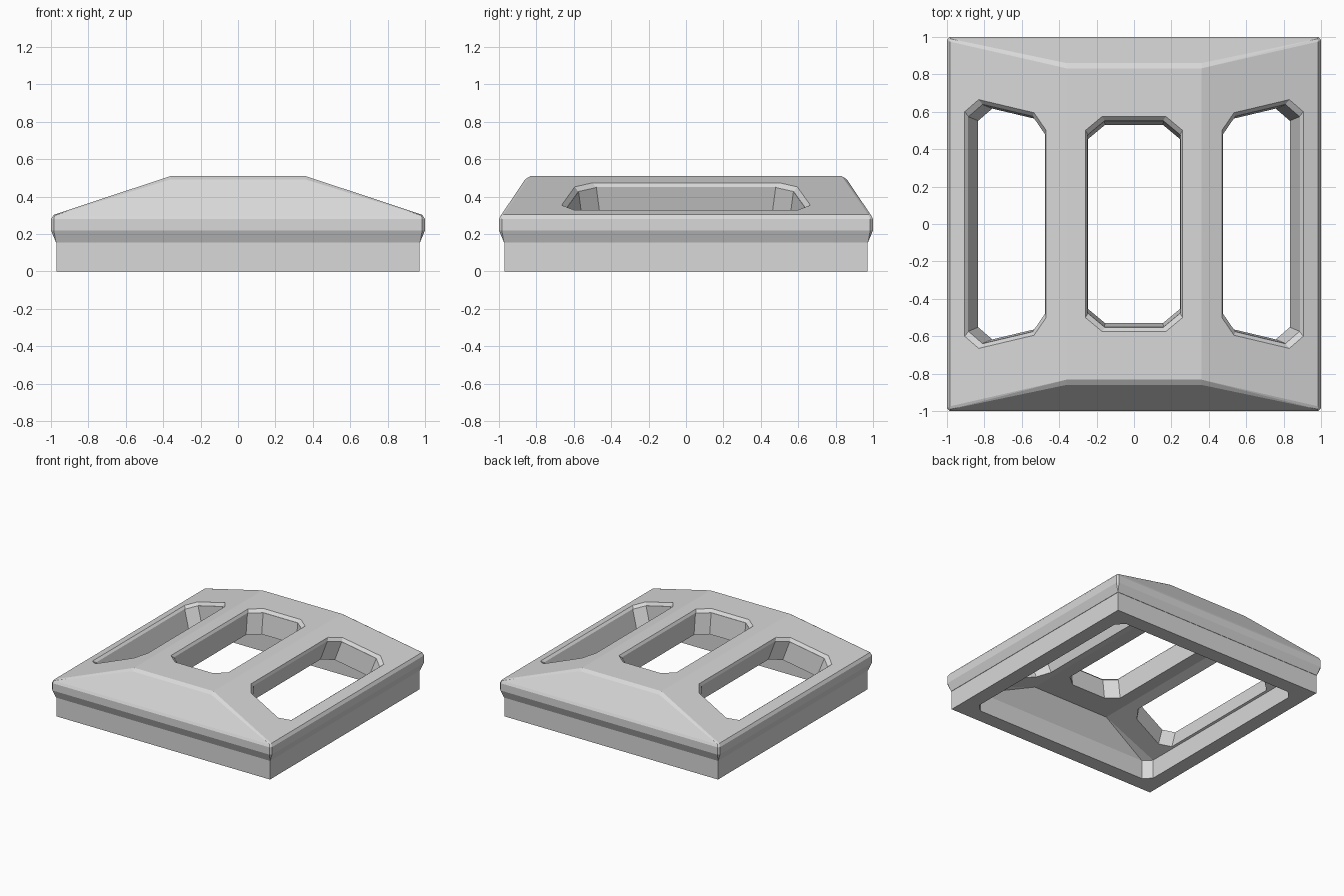
import bpy
import bmesh
from mathutils import Vector

cube = bpy.data.objects.get("Cube")
if cube:
    bpy.data.objects.remove(cube, do_unlink=True)

grey = bpy.data.materials.new("light_grey")
grey.use_nodes = True
colour = (0.69, 0.69, 0.69, 1)
grey.diffuse_color = colour
grey.node_tree.nodes["Principled BSDF"].inputs["Base Color"].default_value = colour


def hull(name, points):
    """Convex solid around the points, with flat faces merged."""
    bm = bmesh.new()
    for p in points:
        bm.verts.new(p)
    result = bmesh.ops.convex_hull(bm, input=bm.verts[:])
    loose = {v for v in result["geom_interior"] + result["geom_unused"]
             if isinstance(v, bmesh.types.BMVert) and not v.link_faces}
    bmesh.ops.delete(bm, geom=list(loose), context="VERTS")
    bmesh.ops.dissolve_limit(bm, angle_limit=0.01, verts=bm.verts[:], edges=bm.edges[:])
    bmesh.ops.recalc_face_normals(bm, faces=bm.faces[:])
    mesh = bpy.data.meshes.new(name)
    bm.to_mesh(mesh)
    bm.free()
    mesh.materials.append(grey)
    obj = bpy.data.objects.new(name, mesh)
    bpy.context.collection.objects.link(obj)
    return obj


def four_ways(points):
    return [(x * sx, y * sy, z) for x, y, z in points for sx in (1, -1) for sy in (1, -1)]


def combine(body, tool, operation):
    tool.hide_render = True
    mod = body.modifiers.new(operation, "BOOLEAN")
    mod.operation = operation
    mod.solver = "EXACT"
    mod.object = tool
    bpy.context.view_layer.objects.active = body
    bpy.ops.object.modifier_apply(modifier=mod.name)
    bpy.data.objects.remove(tool, do_unlink=True)


# Hipped roof with a chamfered eave band
roof = hull("roof_frame", four_ways([
    (0.973, 0.973, 0.155),
    (1, 0.985, 0.22), (0.985, 1, 0.22),
    (1, 0.985, 0.28), (0.985, 1, 0.28),
    (0.985, 0.975, 0.303), (0.98, 0.99, 0.299),
    (0.36, 0.86, 0.492), (0.36, 0.832, 0.51)]))

# Straight skirt below the eaves
combine(roof, hull("skirt", four_ways([(0.97, 0.97, 0), (0.97, 0.97, 0.2)])), "UNION")

# Hollow underside, parallel to the roof
combine(roof, hull("cavity", four_ways([
    (0.85, 0.79, -0.1), (0.79, 0.85, -0.1),
    (0.85, 0.79, 0.155), (0.79, 0.85, 0.155),
    (0.35, 0.74, 0.32)])), "DIFFERENCE")


def cut_window(outline, centre_x, inward, rise=0, skew=0):
    """Chamfered rim and tapered shaft; rise and skew keep the ends parallel."""
    def ring(depth, inset_x, inset_y):
        pts = []
        for x, y, z in outline:
            dx = -inset_x if x > centre_x else inset_x
            dy = skew * dx - inset_y
            move = Vector((dx, dy if y > 0 else -dy, rise * dx))
            pts.append(Vector((x, y, z)) + move + inward * depth)
        return pts

    rim = ring(-0.03, -0.02, -0.03) + ring(0.022, 0.014, 0.022)
    shaft = ring(-0.02, 0.012, 0.018) + ring(0.3, 0.016, 0.06)
    for name, pts in (("rim_cutter", rim), ("shaft_cutter", shaft)):
        combine(roof, hull(name, pts), "DIFFERENCE")


# Central window in the flat top
cut_window(four_ways([(0.26, 0.5, 0.51), (0.17, 0.575, 0.51)]), 0, Vector((0, 0, -1)))

# Matching windows through both slopes
slope = (0.51 - 0.303) / (0.985 - 0.36)
half_outline = [(0.47, 0.5), (0.535, 0.595), (0.83, 0.665), (0.905, 0.6)]
for s in (1, -1):
    outline = [(s * x, y * e, 0.51 - slope * (x - 0.36)) for x, y in half_outline for e in (1, -1)]
    inward = Vector((-s * slope, 0, -1)).normalized()
    cut_window(outline, s * 0.685, inward, rise=-s * slope, skew=s * 0.237)

for face in roof.data.polygons:
    face.use_smooth = False
    face.material_index = 0
